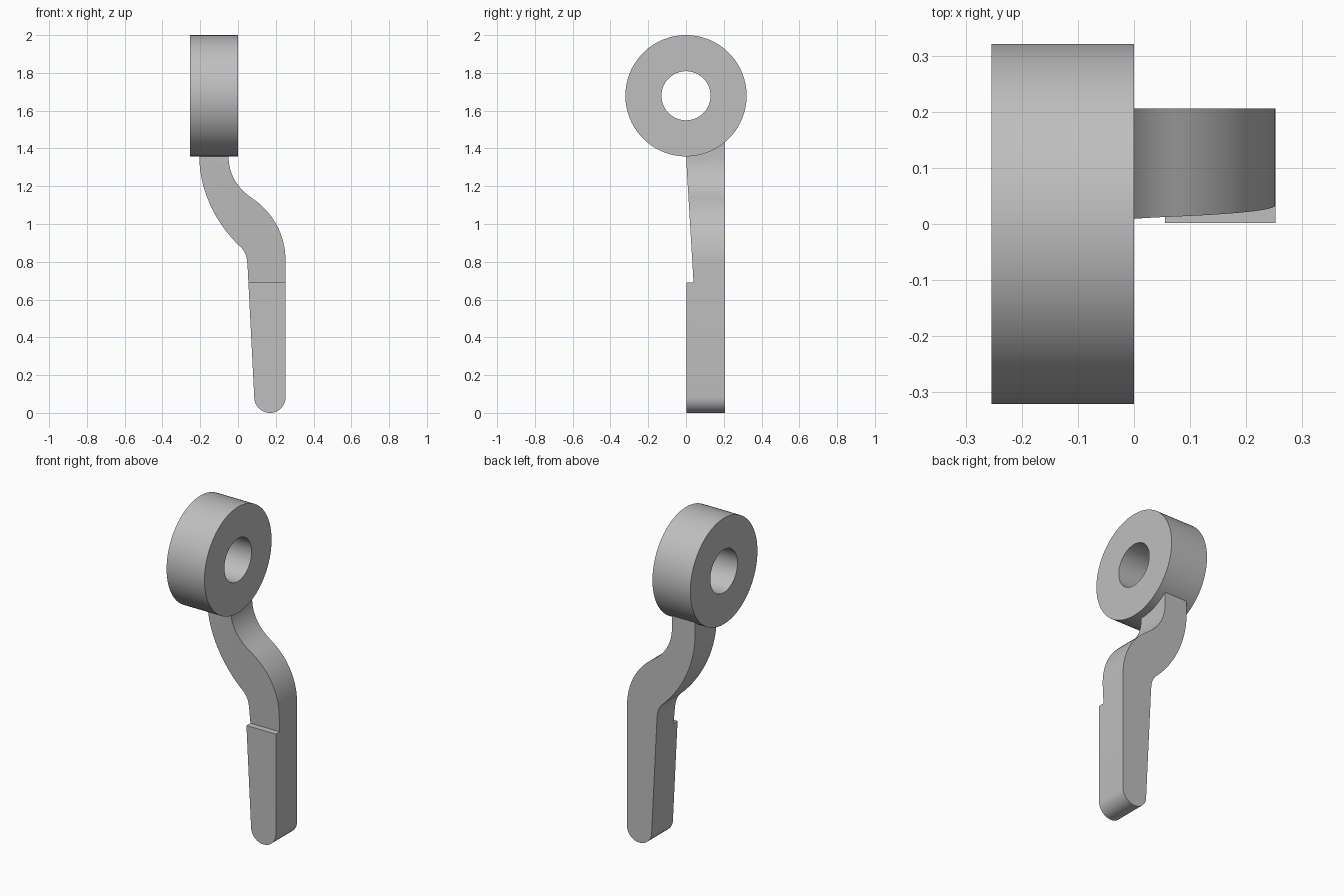
import bpy, bmesh, math
from mathutils import Vector, Matrix
from mathutils.geometry import interpolate_bezier

cube = bpy.data.objects.get("Cube")
if cube:
    bpy.data.objects.remove(cube)

grey = bpy.data.materials.new("plain grey")
grey.use_nodes = True
color = (0.52, 0.52, 0.52, 1)
grey.diffuse_color = color
grey.node_tree.nodes["Principled BSDF"].inputs["Base Color"].default_value = color


def finish(bm, name):
    bmesh.ops.recalc_face_normals(bm, faces=bm.faces)
    mesh = bpy.data.meshes.new(name)
    bm.to_mesh(mesh)
    bm.free()
    mesh.materials.append(grey)
    obj = bpy.data.objects.new(name, mesh)
    bpy.context.collection.objects.link(obj)
    return obj


def prism(name, points, depth):
    """Extrude a closed 3D outline along the depth vector."""
    bm = bmesh.new()
    face = bm.faces.new([bm.verts.new(p) for p in points])
    result = bmesh.ops.extrude_face_region(bm, geom=[face], use_keep_orig=True)
    moved = [v for v in result["geom"] if isinstance(v, bmesh.types.BMVert)]
    bmesh.ops.translate(bm, verts=moved, vec=depth)
    return finish(bm, name)


def smooth(obj):
    bpy.ops.object.select_all(action="DESELECT")
    obj.select_set(True)
    bpy.context.view_layer.objects.active = obj
    bpy.ops.object.shade_smooth_by_angle(angle=math.radians(25))


def curve(a, b, c, d, steps=16):
    return [(p.x, p.y) for p in interpolate_bezier(*map(Vector, (a, b, c, d)), steps)]


# Ring: rectangular section spun around the x axis
outer, inner, center = 0.321, 0.13, Vector((0, 0, 1.679))
bm = bmesh.new()
section = [bm.verts.new((x, 0, center.z + r)) for x, r in
           ((-0.254, inner), (-0.254, outer), (0, outer), (0, inner))]
edges = [bm.edges.new((section[i], section[i - 1])) for i in range(4)]
bmesh.ops.spin(bm, geom=section + edges, cent=center, axis=(1, 0, 0),
               angle=math.tau, steps=96, use_merge=True)
bmesh.ops.remove_doubles(bm, verts=bm.verts, dist=0.0001)
smooth(finish(bm, "ring"))

# Arm outline: outer bend, rounded tip, inner bend
outline = [(-0.205, 1.46), (-0.05, 1.46)]
outline += curve((-0.05, 1.36), (-0.05, 1.27), (-0.01, 1.195), (0.07, 1.14))
outline += curve((0.07, 1.14), (0.19, 1.06), (0.252, 0.94), (0.252, 0.8))[1:]
tip_x, tip_r = 0.169, 0.083
outline += [(tip_x + tip_r * math.cos(a), tip_r - tip_r * math.sin(a))
            for a in (math.pi * i / 24 for i in range(25))]
outline += curve((0.051, 0.77), (0.048, 0.82), (0.045, 0.84), (0.02, 0.872), 8)
outline += curve((0.02, 0.872), (-0.12, 1.0), (-0.205, 1.18), (-0.205, 1.36))[1:]
arm = prism("arm", [(x, 0.002, z) for x, z in outline], (0, 0.204, 0))

# Relief that tapers the front of the arm above the step
relief = [(-0.2, 0.69), (0.04, 0.69), (-0.003, 1.41), (-0.2, 1.41)]
cutter = prism("relief_cutter", [(-0.5, y, z) for y, z in relief], (1, 0, 0))
cutter.hide_render = True
cut = arm.modifiers.new("relief", "BOOLEAN")
cut.operation = "DIFFERENCE"
cut.solver = "EXACT"
cut.object = cutter
bpy.context.view_layer.objects.active = arm
bpy.ops.object.modifier_apply(modifier=cut.name)
bpy.data.objects.remove(cutter)
smooth(arm)
